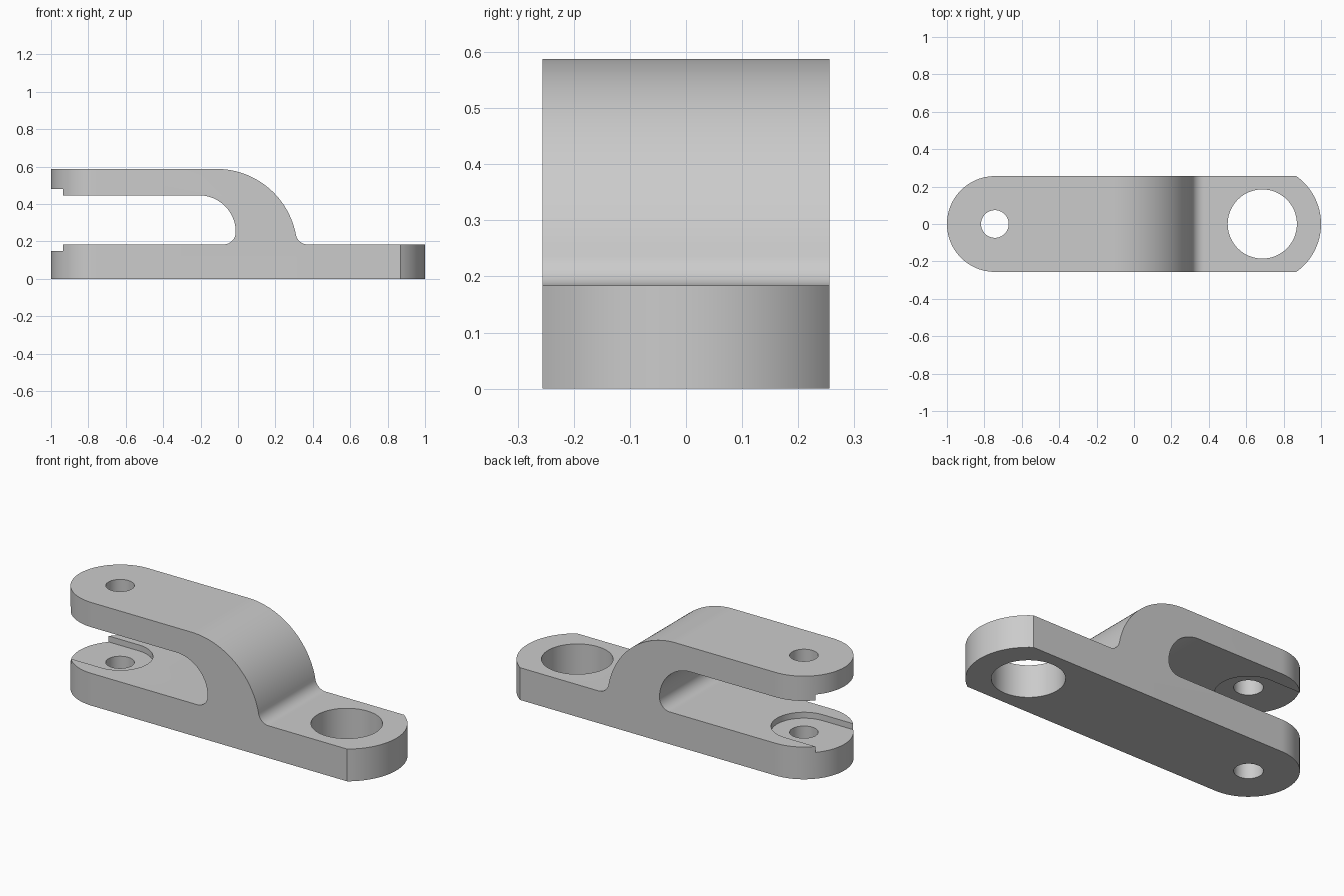
import bpy
import bmesh
from math import sin, cos, pi, radians, asin

if "Cube" in bpy.data.objects:
    bpy.data.objects.remove(bpy.data.objects["Cube"], do_unlink=True)

HALF_W = 0.256           # half width of the bracket
PIN_X, EYE_X = -0.744, 0.686
BASE_TOP, ARM_LOW, ARM_TOP = 0.184, 0.447, 0.588

grey = bpy.data.materials.new("plain grey")
grey.use_nodes = True
colour = (0.6, 0.6, 0.6, 1)
grey.diffuse_color = colour
grey.node_tree.nodes["Principled BSDF"].inputs["Base Color"].default_value = colour


def arc(cx, cy, r, start, end, steps=24):
    """Points along an arc, angles in degrees."""
    angles = [radians(start + (end - start) * i / steps) for i in range(steps + 1)]
    return [(cx + r * cos(a), cy + r * sin(a)) for a in angles]


def prism(name, points, low, high, upright=False):
    """Closed solid from an outline, along z, or along y when drawn in the xz plane."""
    bm = bmesh.new()
    place = (lambda u, v, w: (u, w, v)) if upright else (lambda u, v, w: (u, v, w))
    near, far = [[bm.verts.new(place(u, v, w)) for u, v in points] for w in (low, high)]
    bm.faces.new(near[::-1])
    bm.faces.new(far)
    for i in range(len(points)):
        bm.faces.new((near[i - 1], near[i], far[i], far[i - 1]))
    bmesh.ops.recalc_face_normals(bm, faces=bm.faces)
    mesh = bpy.data.meshes.new(name)
    bm.to_mesh(mesh)
    bm.free()
    mesh.materials.append(grey)
    obj = bpy.data.objects.new(name, mesh)
    bpy.context.collection.objects.link(obj)
    return obj


def combine(target, cutter, operation):
    """Apply a boolean and discard the cutter."""
    cutter.hide_render = True
    mod = target.modifiers.new(cutter.name, "BOOLEAN")
    mod.operation, mod.solver, mod.object = operation, "EXACT", cutter
    bpy.context.view_layer.objects.active = target
    bpy.ops.object.modifier_apply(modifier=mod.name)
    bpy.data.objects.remove(cutter, do_unlink=True)


# Side profile: base, outer fillet, shoulder, upper arm, rounded throat
side = [(-1.1, 0), (1.1, 0), (1.1, BASE_TOP)]
side += arc(0.373, 0.249, 0.065, 270, 190.8, 12)
side += arc(-0.115, 0.156, 0.432, 10.8, 90, 40)[1:]
side += [(-1.1, ARM_TOP), (-1.1, ARM_LOW)]
side += arc(-0.209, 0.25, 0.197, 90, 0, 28)
side += arc(-0.078, 0.25, 0.066, 0, -90, 14)[1:]
side += [(-1.1, BASE_TOP)]
bracket = prism("clevis_bracket", side, -0.4, 0.4, upright=True)

# Plan outline: round fork end, wider arc cut off at the sides on the eye end
eye_r = 1 - EYE_X
limit = asin(HALF_W / eye_r) * 180 / pi
plan = arc(PIN_X, 0, HALF_W, 90, 270, 48) + arc(EYE_X, 0, eye_r, -limit, limit, 32)
combine(bracket, prism("plan_outline", plan, -0.1, 0.8), "INTERSECT")

# Facing slots on the inner sides of both arms, open at the fork end
slot = arc(PIN_X, 0, 0.17, -90, 90, 40) + [(-1.2, 0.17), (-1.2, -0.17)]
combine(bracket, prism("slot_cutter", slot, 0.15, 0.48), "DIFFERENCE")

# Pin hole and large eye
for name, x, r in (("pin_hole", PIN_X, 0.074), ("eye_hole", EYE_X, 0.185)):
    combine(bracket, prism(name, arc(x, 0, r, 0, 360, 64)[:-1], -0.1, 0.8), "DIFFERENCE")

# Smooth curved walls, keep machined edges sharp
bpy.ops.object.select_all(action="DESELECT")
bracket.select_set(True)
bpy.context.view_layer.objects.active = bracket
bpy.ops.object.shade_smooth_by_angle(angle=radians(30))
